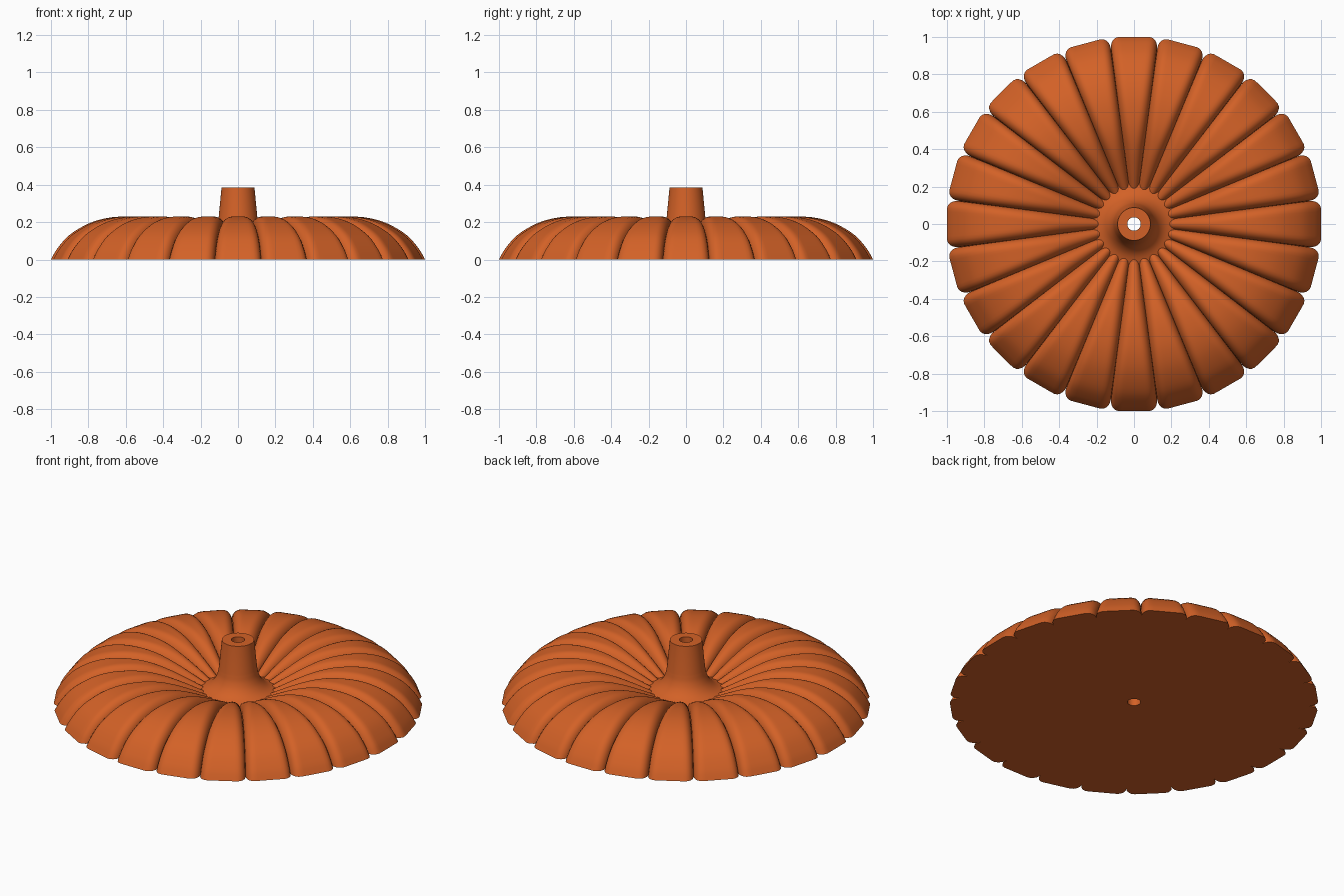
import bpy, bmesh, math
from mathutils import Vector

if "Cube" in bpy.data.objects:
    bpy.data.objects.remove(bpy.data.objects["Cube"])

RIBS = 24
HALF = math.pi / RIBS          # half angle of one rib wedge
BORE = 0.036                   # radius of the hole through the stem

orange = bpy.data.materials.new("burnt orange")
orange.diffuse_color = (0.65, 0.12, 0.02, 1)
orange.use_nodes = True
orange.node_tree.nodes["Principled BSDF"].inputs["Base Color"].default_value = orange.diffuse_color


def smooth_path(points, steps):
    """Catmull-Rom curve through the points (r, z)."""
    p = [Vector(q) for q in points]
    p = [2 * p[0] - p[1]] + p + [2 * p[-1] - p[-2]]
    out = []
    for i in range(1, len(p) - 2):
        a, b, c, d = p[i - 1:i + 3]
        for k in range(steps):
            t = k / steps
            out.append(0.5 * (2 * b + (c - a) * t + (2 * a - 5 * b + 4 * c - d) * t ** 2
                              + (3 * b - a - 3 * c + d) * t ** 3))
    return out + [p[-2]]


def finish(bm, name, angle):
    mesh = bpy.data.meshes.new(name)
    bm.to_mesh(mesh)
    bm.free()
    mesh.materials.append(orange)
    obj = bpy.data.objects.new(name, mesh)
    bpy.context.collection.objects.link(obj)
    bpy.ops.object.select_all(action='DESELECT')
    bpy.context.view_layer.objects.active = obj
    obj.select_set(True)
    bpy.ops.object.shade_smooth_by_angle(angle=math.radians(angle))
    return obj


# Ribbed cap: one wedge section swept along the crest line, repeated around
crest = smooth_path([(1.045, -0.09), (1, 0), (0.965, 0.06), (0.9, 0.132), (0.8, 0.192), (0.7, 0.222),
                     (0.6, 0.23), (0.5, 0.222), (0.4, 0.195), (0.3, 0.15), (0.2, 0.098),
                     (0.13, 0.06)], 4)
across = [math.sin(math.radians(a)) for a in range(-90, 91, 10)]
bm = bmesh.new()
rows = []
for rib in range(RIBS):
    ang = 2 * HALF * rib
    for u in across[:-1]:
        row = []
        for i, p in enumerate(crest):
            d = crest[min(i + 1, len(crest) - 1)] - crest[max(i - 1, 0)]
            n = Vector((d.y, -d.x)).normalized()       # outward normal of the crest
            half_w = p.x * math.tan(HALF)
            fillet = min(0.052, half_w)
            s = max(0, 1 - (1 - abs(u)) * half_w / fillet)
            drop = 1.15 * fillet * (1 - math.sqrt(max(0, 1 - s * s)))
            q = p - n * drop                           # rounded shoulder of the rib
            y = u * q.x * math.tan(HALF)
            row.append(bm.verts.new((q.x * math.cos(ang) - y * math.sin(ang),
                                     q.x * math.sin(ang) + y * math.cos(ang), q.y)))
        rows.append(row)
for a, b in zip(rows, rows[1:] + rows[:1]):
    for i in range(len(crest) - 1):
        bm.faces.new((a[i], b[i], b[i + 1], a[i + 1]))

# Flat underside: trim at the ground, then run the rim in to the bore
bmesh.ops.bisect_plane(bm, geom=bm.verts[:] + bm.edges[:] + bm.faces[:],
                       plane_co=(0, 0, 0), plane_no=(0, 0, 1), clear_inner=True)
rim = [e for e in bm.edges if e.is_boundary and all(abs(v.co.z) < 1e-4 for v in e.verts)
       and e.verts[0].co.length > 0.5]
new = bmesh.ops.extrude_edge_only(bm, edges=rim)["geom"]
for v in new:
    if isinstance(v, bmesh.types.BMVert):
        v.co = v.co.normalized() * BORE
bmesh.ops.recalc_face_normals(bm, faces=bm.faces[:])
finish(bm, "ribbed_cap", 50)

# Hollow stem with flared foot, turned around the z axis
outer = smooth_path([(0.104, 0.22), (0.114, 0.175), (0.135, 0.135), (0.17, 0.103), (0.23, 0.078)], 5)
profile = [(BORE, 0), (BORE, 0.385), (0.088, 0.385)] + [tuple(q) for q in outer]
bm = bmesh.new()
SEG = 64
rings = [[bm.verts.new((r * math.cos(2 * math.pi * k / SEG), r * math.sin(2 * math.pi * k / SEG), z))
          for k in range(SEG)] for r, z in profile]
for a, b in zip(rings, rings[1:]):
    for k in range(SEG):
        j = (k + 1) % SEG
        bm.faces.new((a[k], b[k], b[j], a[j]))
bmesh.ops.recalc_face_normals(bm, faces=bm.faces[:])
# Open surface: make sure the top ring looks up
if next(f for f in bm.faces if f.calc_center_median().z > 0.384).normal.z < 0:
    bmesh.ops.reverse_faces(bm, faces=bm.faces[:])
finish(bm, "hollow_stem", 40)
